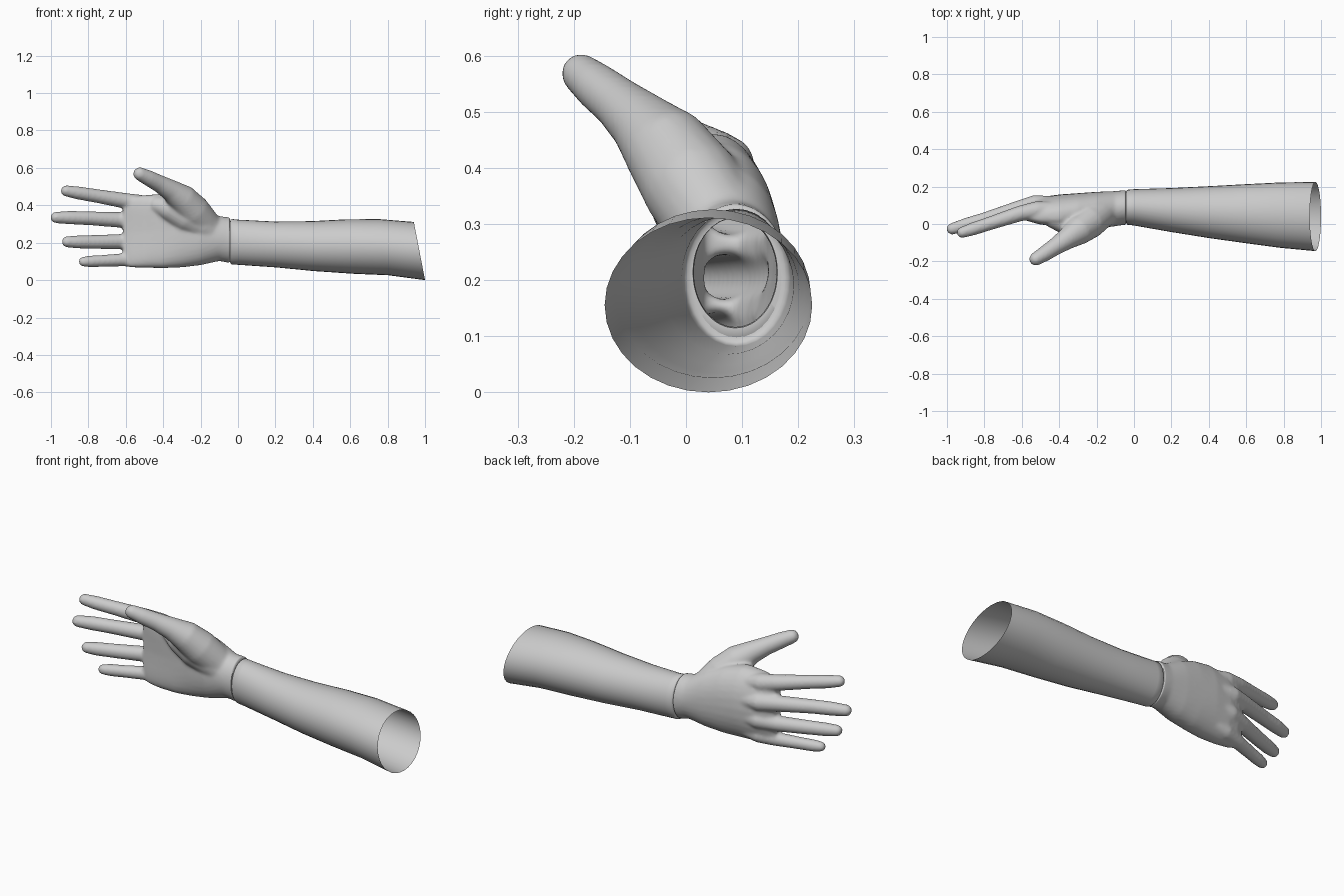
import bpy, bmesh
from math import sin, cos, pi, copysign
from mathutils import Vector

cube = bpy.data.objects.get("Cube")
if cube:
    bpy.data.objects.remove(cube, do_unlink=True)

skin = bpy.data.materials.new("plain_grey")
skin.use_nodes = True
skin.diffuse_color = (0.6, 0.6, 0.6, 1)
skin.node_tree.nodes["Principled BSDF"].inputs["Base Color"].default_value = (0.6, 0.6, 0.6, 1)


def loft(bm, rings, caps=True):
    """Bridge equal rings of points, optionally closing both ends."""
    loops = [[bm.verts.new(p) for p in ring] for ring in rings]
    n = len(loops[0])
    for a, b in zip(loops, loops[1:]):
        for i in range(n):
            j = (i + 1) % n
            bm.faces.new((a[i], a[j], b[j], b[i]))
    if caps:
        bm.faces.new(loops[0][::-1])
        bm.faces.new(loops[-1])


def section(x, y0, y1, z0, z1, slope=0.0, power=1.0, arch=0.0, n=32):
    """Rounded cross-section in a y/z box; arch curls its upper and lower edges forward."""
    pts = []
    for i in range(n):
        a = 2 * pi * i / n
        c, s = [copysign(abs(v) ** power, v) for v in (cos(a), sin(a))]
        pts.append(Vector((x - slope * s, (y0 + y1) / 2 + c * (y1 - y0) / 2 - arch * s * s,
                           (z0 + z1) / 2 + s * (z1 - z0) / 2)))
    return pts


def digit(bm, path, n=20):
    """Tapered tube with a round tip; path holds (x, y, z, radius)."""
    pts = [Vector(p[:3]) for p in path]
    radii = [p[3] for p in path]
    direction = (pts[-1] - pts[-2]).normalized()
    tip, r = pts[-1], radii[-1]
    for k in range(1, 5):
        a = k * pi / 9
        pts.append(tip + direction * r * sin(a))
        radii.append(r * cos(a))
    rings = []
    for i, p in enumerate(pts):
        t = (pts[min(i + 1, len(pts) - 1)] - pts[max(i - 1, 0)]).normalized()
        u = t.cross(Vector((0, 1, 0))).normalized()
        v = t.cross(u)
        rings.append([p + radii[i] * (u * cos(2 * pi * k / n) + v * sin(2 * pi * k / n))
                      for k in range(n)])
    loft(bm, rings)


def make_object(name, bm):
    mesh = bpy.data.meshes.new(name)
    bmesh.ops.recalc_face_normals(bm, faces=bm.faces)
    bm.to_mesh(mesh)
    bm.free()
    mesh.materials.append(skin)
    obj = bpy.data.objects.new(name, mesh)
    bpy.context.collection.objects.link(obj)
    bpy.ops.object.select_all(action="DESELECT")
    bpy.context.view_layer.objects.active = obj
    obj.select_set(True)
    return obj


# Forearm: open sleeve with a slanted upper end and a rounded wrist edge
bm = bmesh.new()
forearm = [(-0.042, 0.01, 0.17, 0.098, 0.312), (-0.041, 0.002, 0.177, 0.09, 0.321),
           (-0.034, -0.004, 0.183, 0.084, 0.327), (0.0, -0.008, 0.186, 0.082, 0.323),
           (0.2, -0.043, 0.192, 0.068, 0.313, 0.004), (0.4, -0.075, 0.202, 0.048, 0.315, 0.01),
           (0.6, -0.103, 0.213, 0.034, 0.325, 0.018), (0.78, -0.127, 0.222, 0.026, 0.326, 0.024),
           (0.97, -0.145, 0.225, 0.0, 0.311, 0.03)]
loft(bm, [section(*f) for f in forearm], caps=False)
make_object("forearm", bm)
bpy.ops.object.shade_smooth_by_angle(angle=0.9)

# Hand: palm, thumb and fingers fused into one skin
bm = bmesh.new()
palm = [(0.0, -0.004, 0.182, 0.09, 0.334), (-0.05, -0.004, 0.181, 0.092, 0.336),
        (-0.1, -0.012, 0.176, 0.102, 0.342), (-0.2, -0.025, 0.172, 0.08, 0.4, 0, 0.9, 0.005),
        (-0.3, -0.02, 0.165, 0.068, 0.44, 0, 0.85, 0.015),
        (-0.4, -0.01, 0.158, 0.064, 0.462, 0, 0.8, 0.03),
        (-0.5, 0.0, 0.144, 0.066, 0.454, 0, 0.75, 0.03),
        (-0.57, 0.02, 0.122, 0.068, 0.447, 0, 0.75, 0.025),
        (-0.615, 0.036, 0.096, 0.076, 0.435, 0, 0.75, 0.015)]
loft(bm, [section(*p) for p in palm])
digits = [
    # thumb, then the pad that blends it into the palm
    [(-0.1, 0.085, 0.23, 0.06), (-0.18, 0.055, 0.3, 0.085), (-0.24, 0.01, 0.37, 0.09),
     (-0.3, -0.037, 0.437, 0.078), (-0.36, -0.08, 0.48, 0.058), (-0.42, -0.12, 0.515, 0.047),
     (-0.48, -0.16, 0.546, 0.042), (-0.525, -0.187, 0.568, 0.036)],
    [(-0.12, 0.07, 0.22, 0.07), (-0.19, 0.045, 0.29, 0.082), (-0.28, 0.02, 0.34, 0.085),
     (-0.37, 0.01, 0.385, 0.07), (-0.43, 0.025, 0.4, 0.05)],
    # index, middle, ring and little finger
    [(-0.4, 0.08, 0.385, 0.04), (-0.52, 0.074, 0.408, 0.048), (-0.61, 0.056, 0.425, 0.042),
     (-0.75, 0.01, 0.449, 0.037), (-0.86, -0.026, 0.467, 0.035), (-0.918, -0.045, 0.477, 0.03)],
    [(-0.4, 0.108, 0.305, 0.04), (-0.53, 0.108, 0.315, 0.047), (-0.63, 0.079, 0.322, 0.042),
     (-0.8, 0.025, 0.331, 0.037), (-0.9, -0.004, 0.334, 0.036), (-0.972, -0.026, 0.335, 0.031)],
    [(-0.4, 0.105, 0.22, 0.04), (-0.52, 0.104, 0.212, 0.046), (-0.62, 0.074, 0.206, 0.041),
     (-0.77, 0.02, 0.204, 0.037), (-0.86, -0.012, 0.204, 0.035), (-0.913, -0.03, 0.205, 0.03)],
    [(-0.4, 0.085, 0.135, 0.038), (-0.51, 0.08, 0.118, 0.043), (-0.6, 0.06, 0.109, 0.036),
     (-0.72, 0.022, 0.103, 0.032), (-0.79, 0.0, 0.1, 0.031), (-0.825, -0.012, 0.099, 0.027)],
]
for path in digits:
    digit(bm, path)
hand = make_object("hand", bm)
remesh = hand.modifiers.new("fuse", "REMESH")
remesh.mode = "VOXEL"
remesh.voxel_size = 0.008
soften = hand.modifiers.new("soften", "SMOOTH")
soften.factor = 0.5
soften.iterations = 9
for name in ("fuse", "soften"):
    bpy.ops.object.modifier_apply(modifier=name)

# Open the wrist and close its edge inwards with a flat collar
bm = bmesh.new()
bm.from_mesh(hand.data)
bmesh.ops.bisect_plane(bm, geom=bm.verts[:] + bm.edges[:] + bm.faces[:],
                       plane_co=(-0.049, 0, 0), plane_no=(1, 0, 0), clear_outer=True)
centre = Vector((0, 0.086, 0.21))
for factor, x in ((0.96, -0.044), (0.85, -0.044), (0.98, -0.06)):
    rim = [e for e in bm.edges if e.is_boundary]
    new = bmesh.ops.extrude_edge_only(bm, edges=rim)["geom"]
    for v in new:
        if isinstance(v, bmesh.types.BMVert):
            v.co = centre + (v.co - centre) * factor
            v.co.x = x
bmesh.ops.recalc_face_normals(bm, faces=bm.faces)
bm.to_mesh(hand.data)
bm.free()
bpy.ops.object.shade_smooth_by_angle(angle=0.9)
